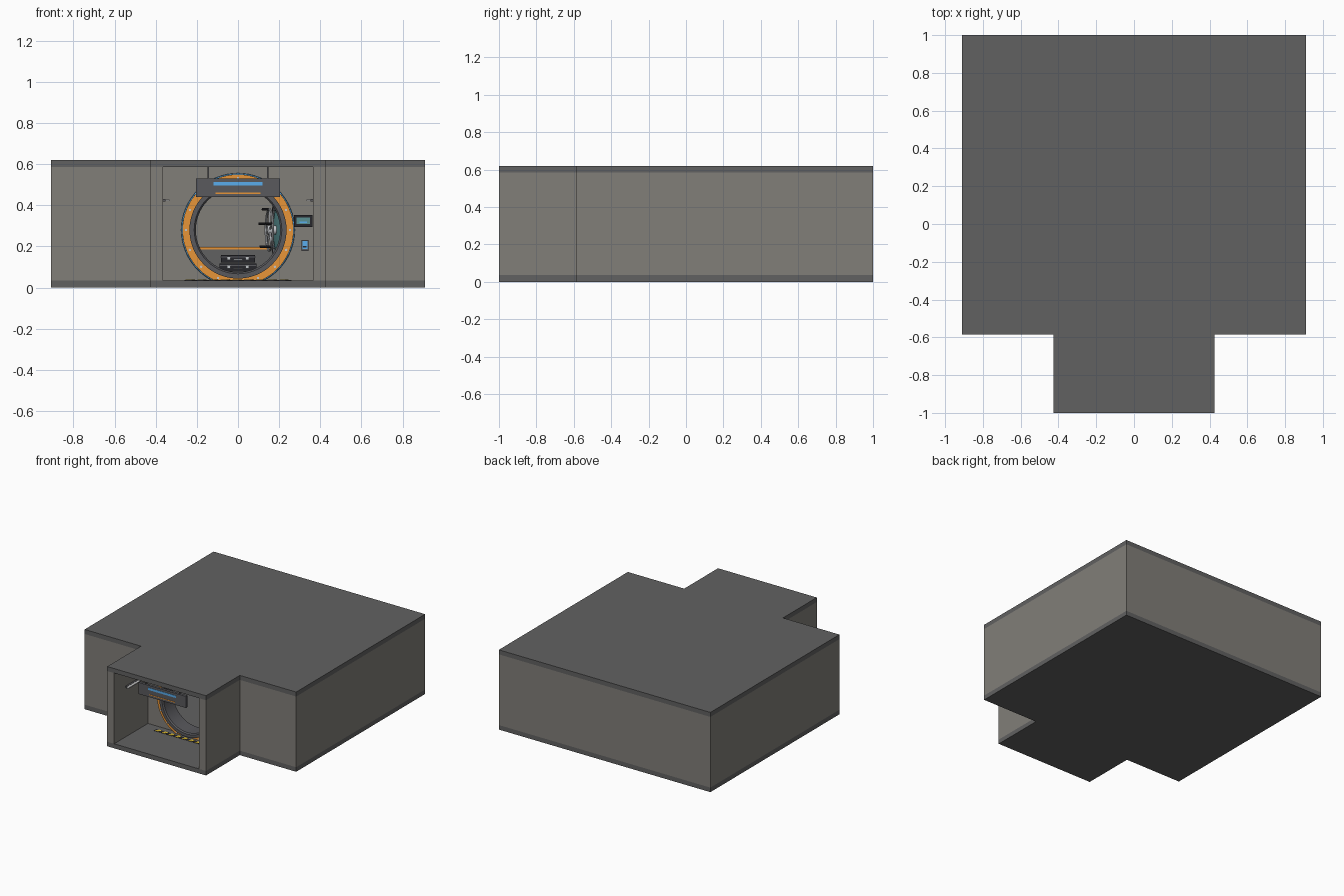
import bpy, bmesh, math
from mathutils import Matrix

if "Cube" in bpy.data.objects:
    bpy.data.objects.remove(bpy.data.objects["Cube"])

def mat(name, r, g, b):
    m = bpy.data.materials.new(name)
    m.diffuse_color = (r, g, b, 1)
    m.use_nodes = True
    m.node_tree.nodes["Principled BSDF"].inputs["Base Color"].default_value = m.diffuse_color
    return m

WALL = mat("wall_grey", .22, .21, .19)
SLAB = mat("slab_grey", .12, .12, .12)
METAL = mat("dark_metal", .1, .1, .11)
STEEL = mat("steel", .55, .57, .6)
BLACK = mat("black", .02, .02, .025)
ORANGE = mat("orange", .8, .3, .04)
BLUE = mat("blue_glow", .1, .42, .85)
TEAL = mat("teal", .1, .28, .29)
YELLOW = mat("yellow", .8, .55, .03)
LIGHT = mat("lamp", .85, .87, .85)

def finish(name, bm, m, smooth=False):
    bmesh.ops.recalc_face_normals(bm, faces=bm.faces)
    me = bpy.data.meshes.new(name)
    bm.to_mesh(me)
    bm.free()
    ob = bpy.data.objects.new(name, me)
    bpy.context.collection.objects.link(ob)
    if m:
        me.materials.append(m)
    if smooth:
        bpy.ops.object.select_all(action='DESELECT')
        ob.select_set(True)
        bpy.context.view_layer.objects.active = ob
        bpy.ops.object.shade_smooth_by_angle()
    return ob

def box(name, x0, x1, y0, y1, z0, z1, m):
    bm = bmesh.new()
    bmesh.ops.create_cube(bm, size=1)
    for v in bm.verts:
        v.co = ((x0 + x1) / 2 + v.co.x * (x1 - x0), (y0 + y1) / 2 + v.co.y * (y1 - y0),
                (z0 + z1) / 2 + v.co.z * (z1 - z0))
    return finish(name, bm, m)

def prism(name, pts, z0, z1, m):
    bm = bmesh.new()
    f = bm.faces.new([bm.verts.new((x, y, z0)) for x, y in pts])
    top = bmesh.ops.extrude_face_region(bm, geom=[f])["geom"]
    bmesh.ops.translate(bm, vec=(0, 0, z1 - z0), verts=[g for g in top if isinstance(g, bmesh.types.BMVert)])
    return finish(name, bm, m)

def lathe(name, profile, loc, m, segs=64, closed=True):
    """Turn (radius, y) points about the y axis."""
    bm = bmesh.new()
    vs = [bm.verts.new((r, y, 0)) for r, y in profile]
    n = len(vs)
    edges = [bm.edges.new((vs[i], vs[(i + 1) % n])) for i in range(n if closed else n - 1)]
    bmesh.ops.spin(bm, geom=vs + edges, axis=(0, 1, 0), cent=(0, 0, 0), angle=math.tau, steps=segs)
    bmesh.ops.remove_doubles(bm, verts=bm.verts, dist=1e-5)
    ob = finish(name, bm, m, True)
    ob.location = loc
    return ob

def tube(r0, r1, y0, y1):
    return [(r0, y0), (r1, y0), (r1, y1), (r0, y1)]

def round_bar(r, cr, y, n=8):
    return [(r + cr * math.cos(math.tau * i / n), y + cr * math.sin(math.tau * i / n)) for i in range(n)]

def disc(r, y0, y1):
    return [(0, y0), (r, y0), (r, y1), (0, y1)]

# floor and roof slabs
half = [(.425, -1), (.425, -.585), (.91, -.585), (.91, 1)]
outline = half + [(-x, y) for x, y in reversed(half)]
prism("floor_slab", outline, 0, .035, SLAB)
prism("roof_slab", outline, .585, .62, SLAB)

# walls
for side, s in (("left", -1), ("right", 1)):
    def sbox(name, xa, xb, *rest):
        return box(f"{side}_{name}", min(s * xa, s * xb), max(s * xa, s * xb), *rest)
    sbox("room_wall", .85, .91, -.585, 1, .035, .585, WALL)
    sbox("corridor_wall", .365, .425, -1, -.585, .035, .585, WALL)
    sbox("room_lower_panel", .842, .85, -.525, .94, .035, .185, SLAB)
    sbox("room_stripe", .84, .85, -.525, .94, .185, .197, ORANGE)
    sbox("corridor_lamp", .333, .352, -.87, -.72, .42, .428, LIGHT)
    sbox("lamp_bracket", .352, .365, -.86, -.73, .418, .43, METAL)
    sbox("sign_rod", .142, .148, -.925, -.919, .53, .585, METAL)
box("back_wall", -.85, .85, .94, 1, .035, .585, WALL)
box("back_lower_panel", -.842, .842, .932, .94, .035, .185, SLAB)
box("back_stripe", -.84, .84, .93, .94, .185, .197, ORANGE)

# front wall with round opening
CZ = .28
wall = box("vault_front_wall", -.85, .85, -.585, -.525, .035, .585, WALL)
cut = lathe("opening_cutter", disc(.225, -.1, .1), (0, -.555, CZ), None)
cut.hide_render = True
mod = wall.modifiers.new("opening", 'BOOLEAN')
mod.operation, mod.object = 'DIFFERENCE', cut
mod.solver = 'EXACT'
bpy.context.view_layer.objects.active = wall
bpy.ops.object.modifier_apply(modifier="opening")
bpy.data.objects.remove(cut)

# door frame rings and bolts
lathe("door_frame", [(.205, -.035), (.213, -.045), (.236, -.045), (.236, .08), (.205, .08)], (0, -.585, CZ), METAL)
lathe("orange_ring", tube(.236, .27, -.025, .001), (0, -.585, CZ), ORANGE)
lathe("blue_rim", round_bar(.2705, .0055, -.012), (0, -.585, CZ), BLUE)
for i in range(16):
    a = math.tau * i / 16
    if CZ + .253 * math.sin(a) > .04:
        lathe(f"frame_bolt_{i}", disc(.006, -.007, .001),
              (.253 * math.cos(a), -.61, CZ + .253 * math.sin(a)), STEEL, 8, False)

# open door with hand wheel, swung inwards
door = lathe("vault_door", [(0, -.018), (.09, -.014), (.16, 0), (.2, .008), (.2, .05), (0, .05)],
             (.2, -.293, CZ), TEAL, 64, False)
door.rotation_euler.z = math.radians(-80)
parts = [lathe("door_edge_band", tube(.188, .203, -.004, .04), (0, 0, 0), METAL),
         lathe("door_wheel_rim", round_bar(.1, .006, -.048), (0, 0, 0), STEEL),
         lathe("door_wheel_hub", disc(.022, -.06, -.01), (0, 0, 0), STEEL, 24, False)]
for i in range(5):
    a = math.tau * i / 5 + math.pi / 2
    spoke = box(f"wheel_spoke_{i}", .015, .1, -.052, -.044, -.004, .004, STEEL)
    spoke.rotation_euler.y = -a
    grip = lathe(f"wheel_grip_{i}", disc(.006, -.085, -.05),
                 (.1 * math.cos(a), 0, .1 * math.sin(a)), BLACK, 10, False)
    parts += [spoke, grip]
for i in range(12):
    a = math.tau * i / 12
    parts.append(lathe(f"door_bolt_{i}", disc(.006, -.004, .01),
                       (.17 * math.cos(a), 0, .17 * math.sin(a)), STEEL, 8, False))
for p in parts:
    p.parent = door
for z in (.19, .37):
    box("hinge_block", .2, .26, -.525, -.47, z - .025, z + .025, METAL)

# hanging sign, blank
box("sign_board", -.205, .205, -.932, -.912, .44, .53, METAL)
box("sign_upper_bar", -.12, .12, -.934, -.932, .495, .512, BLUE)
box("sign_lower_bar", -.11, .11, -.934, -.932, .456, .462, ORANGE)

# keypad screen and card reader
box("screen_case", .272, .362, -.61, -.585, .295, .352, BLACK)
box("screen_face", .285, .35, -.612, -.61, .308, .34, TEAL)
box("screen_readout", .3, .335, -.614, -.612, .313, .321, BLUE)
box("reader_case", .308, .342, -.605, -.585, .178, .232, METAL)
box("reader_face", .313, .337, -.608, -.605, .188, .226, BLUE)
box("reader_slot", .317, .333, -.61, -.608, .196, .202, BLACK)

# hazard strip on corridor floor
box("hazard_base", -.26, .26, -.66, -.632, .035, .037, BLACK)
for i in range(9):
    x = -.255 + i * .057
    prism(f"hazard_stripe_{i}", [(x, -.66), (x + .028, -.66), (x + .045, -.632), (x + .017, -.632)],
          .037, .0385, YELLOW)

# stacked cases in the vault
box("case_pallet", -.1, .1, .13, .27, .035, .08, METAL)
for k, (w, z) in enumerate(((.09, .08), (.082, .122))):
    box(f"case_{k}", -w, w, .14, .26, z, z + .036, BLACK)
    box(f"case_lid_{k}", -w - .003, w + .003, .137, .263, z + .024, z + .03, METAL)
    for x in (-.045, .045):
        box(f"case_latch_{k}", x - .008, x + .008, .132, .14, z + .013, z + .03, STEEL)
    box(f"case_handle_{k}", -.022, .022, .13, .14, z + .01, z + .016, STEEL)
